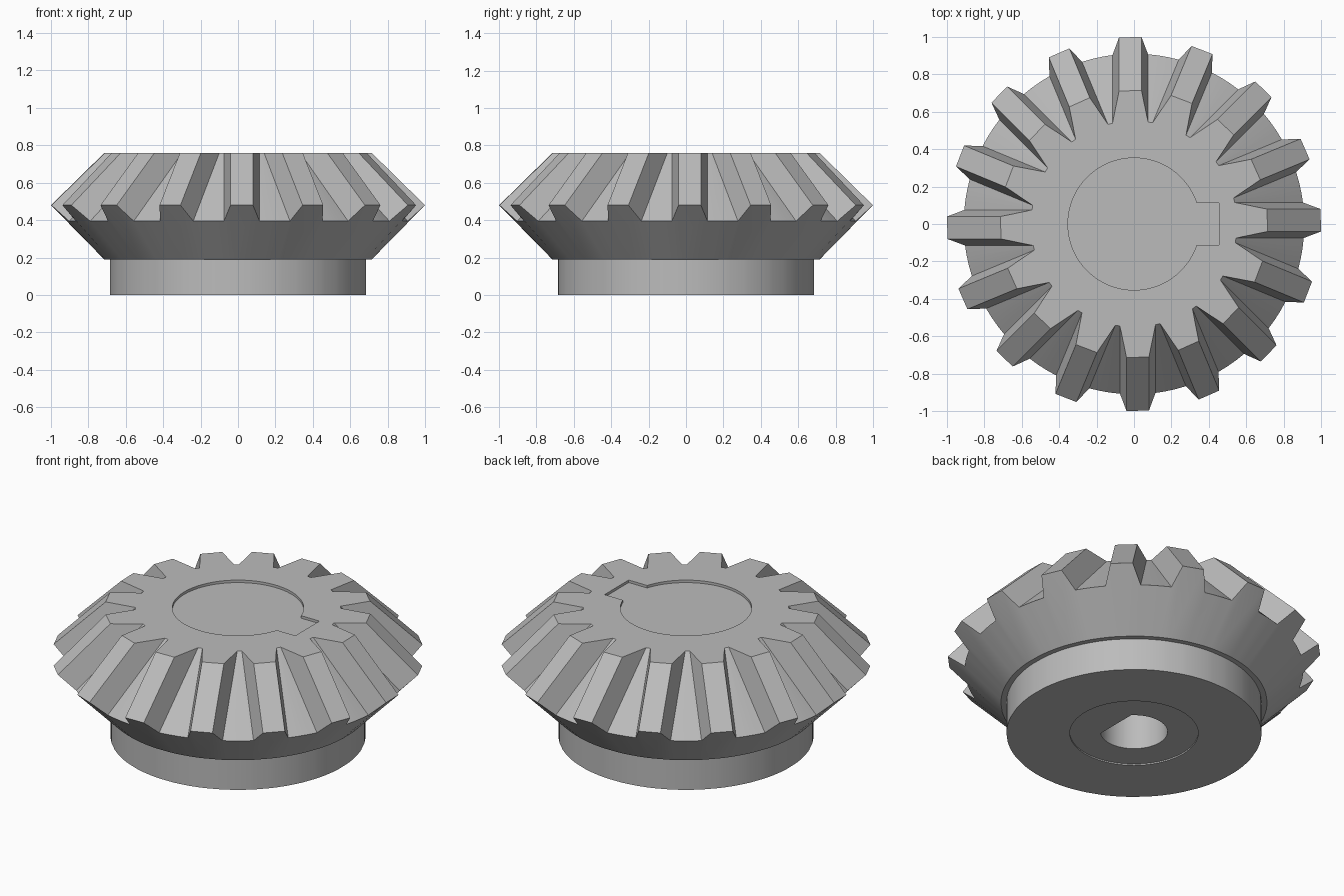
import bpy, bmesh, math
from mathutils import Vector

cube = bpy.data.objects.get("Cube")
if cube:
    bpy.data.objects.remove(cube, do_unlink=True)

steel = bpy.data.materials.new("grey_steel")
steel.use_nodes = True
colour = (0.5, 0.5, 0.5, 1)
steel.diffuse_color = colour
steel.node_tree.nodes["Principled BSDF"].inputs["Base Color"].default_value = colour

TEETH = 16
PITCH = math.tau / TEETH
SHIFT = 0.02              # sideways offset of each tooth
ROOT_HALF, TIP_HALF = 0.095, 0.06


def make_object(name, bm):
    bmesh.ops.recalc_face_normals(bm, faces=bm.faces)
    mesh = bpy.data.meshes.new(name)
    bm.to_mesh(mesh)
    bm.free()
    mesh.materials.append(steel)
    obj = bpy.data.objects.new(name, mesh)
    bpy.context.collection.objects.link(obj)
    return obj


def tooth_ring(root_r, root_z, tip_r, tip_z):
    """Toothed outline: constant-width teeth joined by curved valley floors."""
    points = []
    for k in range(TEETH):
        a = k * PITCH
        start = a + math.asin((SHIFT - ROOT_HALF) / root_r)
        end = a + math.asin((SHIFT + ROOT_HALF) / root_r)
        gap = start + PITCH - end
        points += [
            (start, root_r, root_z),
            (a + math.asin((SHIFT - TIP_HALF) / tip_r), tip_r, tip_z),
            (a + math.asin((SHIFT + TIP_HALF) / tip_r), tip_r, tip_z),
            (end, root_r, root_z),
            (end + gap / 3, root_r, root_z),
            (end + gap * 2 / 3, root_r, root_z)]
    return points


def prism(name, outline, z0, z1):
    bm = bmesh.new()
    face = bm.faces.new([bm.verts.new((x, y, z0)) for x, y in outline])
    out = bmesh.ops.extrude_face_region(bm, geom=[face])
    moved = [v for v in out["geom"] if isinstance(v, bmesh.types.BMVert)]
    bmesh.ops.translate(bm, verts=moved, vec=Vector((0, 0, z1 - z0)))
    return make_object(name, bm)


def arc(radius, a0, a1, steps):
    angles = [a0 + (a1 - a0) * i / steps for i in range(steps + 1)]
    return [(radius * math.cos(a), radius * math.sin(a)) for a in angles]


# Gear body: hub, back cone and toothed front cone as stacked rings
outer = tooth_ring(0.91, 0.395, 1.0, 0.48)
top = tooth_ring(0.55, 0.76, 0.715, 0.76)
rings = [[(a, r, z) for a, _, _ in outer]
         for r, z in ((0.685, 0), (0.685, 0.19), (0.715, 0.19))] + [outer, top]
bm = bmesh.new()
loops = [[bm.verts.new((r * math.cos(a), r * math.sin(a), z)) for a, r, z in ring]
         for ring in rings]
for low, high in zip(loops, loops[1:]):
    n = len(low)
    for i in range(n):
        j = (i + 1) % n
        bm.faces.new((low[i], low[j], high[j], high[i]))
bm.faces.new(loops[0])
bm.faces.new(loops[-1])
gear = make_object("bevel_gear", bm)

# Cutters: keyed recess on top, round recess below, flat-sided shaft bore
key = math.asin(0.113 / 0.353)
keyed = arc(0.353, key, math.tau - key, 72) + [(0.455, -0.113), (0.455, 0.113)]
cutters = [
    prism("top_recess_cutter", keyed, 0.745, 0.85),
    prism("bottom_recess_cutter", arc(0.345, 0, math.tau * 71 / 72, 71), -0.1, 0.008),
    prism("shaft_bore_cutter",
          arc(0.18, math.radians(45), math.radians(315), 40), -0.2, 0.6)]

bpy.context.view_layer.objects.active = gear
gear.select_set(True)
for cutter in cutters:
    cutter.hide_render = True
    mod = gear.modifiers.new("cut", "BOOLEAN")
    mod.operation = "DIFFERENCE"
    mod.solver = "EXACT"
    mod.object = cutter
    bpy.ops.object.modifier_apply(modifier=mod.name)
    bpy.data.objects.remove(cutter, do_unlink=True)

bpy.ops.object.shade_smooth_by_angle(angle=math.radians(25))
